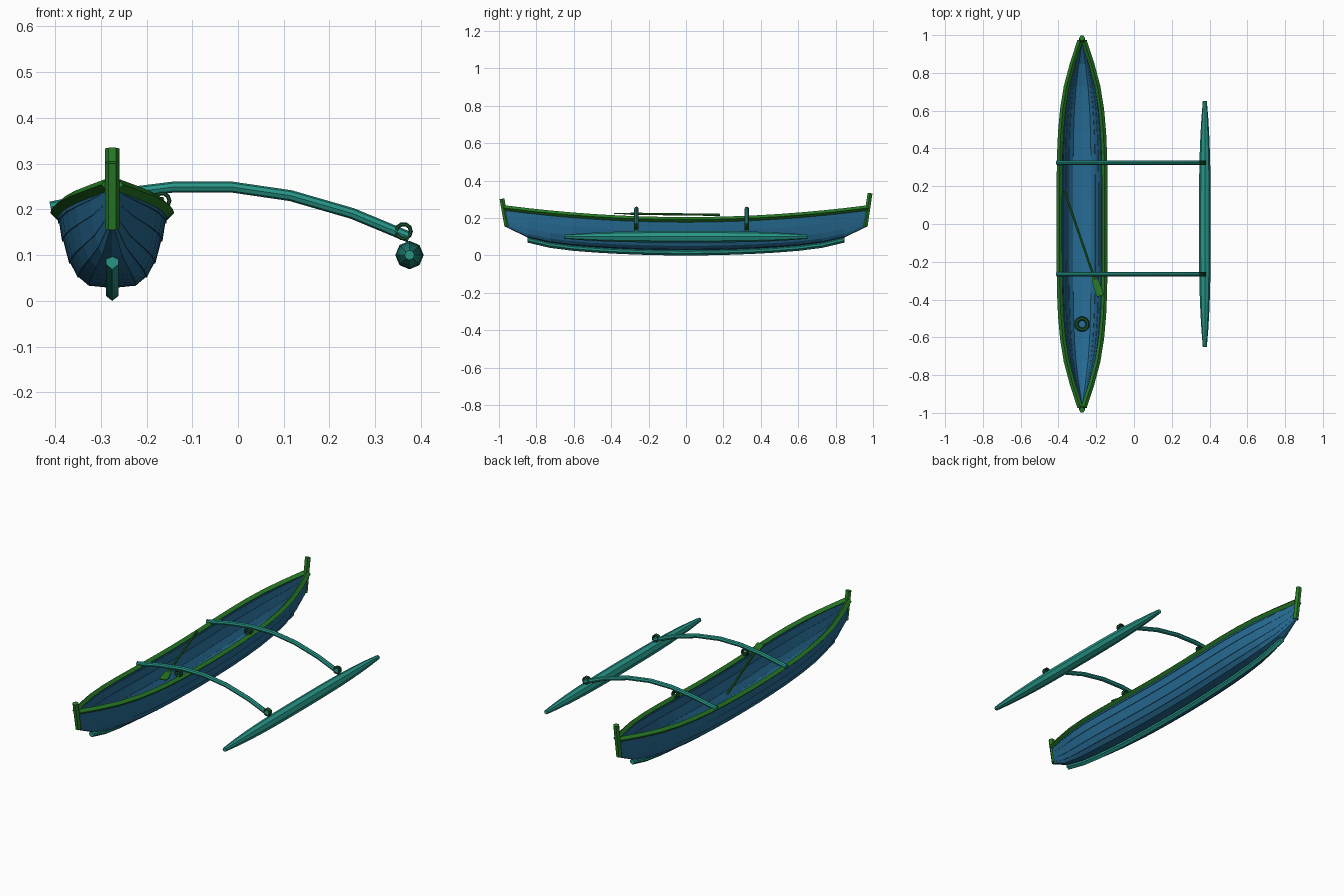
import bpy, math
from mathutils import Vector

if "Cube" in bpy.data.objects:
    bpy.data.objects.remove(bpy.data.objects["Cube"])

CX = -0.275          # hull centreline
L = 0.97             # hull half length
ST = [i / 8 for i in range(-8, 9)]


def material(name, rgb):
    m = bpy.data.materials.new(name)
    m.diffuse_color = (*rgb, 1)
    m.use_nodes = True
    m.node_tree.nodes["Principled BSDF"].inputs["Base Color"].default_value = m.diffuse_color
    return m


BLUE = material("hull_blue", (0.02, 0.15, 0.30))
TEAL = material("pole_teal", (0.02, 0.30, 0.24))
GREEN = material("trim_green", (0.02, 0.20, 0.02))
DARK = material("rope_green", (0.01, 0.08, 0.03))


def loft(name, rings, mat, closed=True):
    n = len(rings[0])
    verts = [p for r in rings for p in r]
    faces = []
    for i in range(len(rings) - 1):
        for k in range(n if closed else n - 1):
            j = (k + 1) % n
            faces.append((i * n + k, i * n + j, (i + 1) * n + j, (i + 1) * n + k))
    if closed:
        faces.append(tuple(reversed(range(n))))
        faces.append(tuple(range(len(verts) - n, len(verts))))
    me = bpy.data.meshes.new(name)
    me.from_pydata(verts, [], faces)
    me.materials.append(mat)
    ob = bpy.data.objects.new(name, me)
    bpy.context.collection.objects.link(ob)
    return ob


def sweep(name, pts, radii, mat, sides=8, phase=0.0, ref=(0, 0, 1)):
    """Tube along pts; each radius is (sideways, upwards)."""
    pts = [Vector(p) for p in pts]
    rings = []
    for i, p in enumerate(pts):
        t = (pts[min(i + 1, len(pts) - 1)] - pts[max(i - 1, 0)]).normalized()
        a = t.cross(Vector(ref)).normalized()
        b = a.cross(t)
        ra, rb = radii[i]
        angs = [phase - 2 * math.pi * k / sides for k in range(sides)]
        rings.append([p + a * ra * math.cos(g) + b * rb * math.sin(g) for g in angs])
    return loft(name, rings, mat)


def half_width(t):
    return max(0.12 * (1 - abs(t) ** 4), 0.01)


def sheer(t):
    return 0.19 + 0.063 * t * t


def bottom(t):
    return 0.028 + 0.06 * t * t + 0.067 * t ** 8


# Hull: lapped planks lofted through the stations
prof = [(1, 1), (0.965, 0.87), (0.89, 0.63), (0.76, 0.33), (0.6, 0.14), (0.4, 0.03), (0, 0)]
half = [prof[0]]
for u, v in prof[1:-1]:
    half += [(u + 0.025, v), (u, v)]
section = half + [prof[-1]] + [(-u, v) for u, v in reversed(half)]
rings = [[(CX + u * half_width(t), t * L, bottom(t) + v * (sheer(t) - bottom(t)))
          for u, v in section] for t in ST]
hull = loft("hull", rings, BLUE, closed=False)
sol = hull.modifiers.new("thickness", 'SOLIDIFY')
sol.thickness = 0.009
sol.offset = -1

# Gunwale rails
for side, s in (("left", -1), ("right", 1)):
    pts = [(CX + s * half_width(t), t * L, sheer(t) + 0.001) for t in ST]
    sweep(side + "_gunwale", pts, [(0.015, 0.014)] * len(pts), GREEN, 4)

# Keel
kp = [(0.0, 0.0), (0.014, -0.006), (0.014, -0.017), (0, -0.028),
      (-0.014, -0.017), (-0.014, -0.006)]
loft("keel", [[(CX + x, t * L, bottom(t) + z) for x, z in kp] for t in ST[1:-1]], TEAL)

# Stem posts, the stern one taller
for name, s, top in (("bow_post", -1, 0.303), ("stern_post", 1, 0.333)):
    sweep(name, [(CX, s * 0.958, 0.157), (CX, s * 0.984, top)],
          [(0.016, 0.015)] * 2, GREEN, 6, 0, (0, 1, 0))

# Outrigger float
FT = [i / 7 for i in range(-7, 8)]
fr = [0.031 * (1 - 0.65 * abs(t) ** 3) for t in FT]
sweep("float", [(0.375, 0.65 * t, 0.1) for t in FT], [(r, r) for r in fr], TEAL)

# Curved cross beams with rope lashings at hull and float
arc = [(-0.41, 0.205), (-0.275, 0.232), (-0.14, 0.249), (-0.015, 0.249),
       (0.115, 0.23), (0.25, 0.191), (0.375, 0.139)]
for name, y in (("front", -0.265), ("rear", 0.325)):
    sweep(name + "_beam", [(x, y, z) for x, z in arc], [(0.012, 0.012)] * 7, TEAL)
    for place, x, z in (("hull", -0.166, 0.219), ("float", 0.362, 0.152)):
        for i in (-1, 0, 1):
            bpy.ops.mesh.primitive_torus_add(
                major_segments=10, minor_segments=6, major_radius=0.016,
                minor_radius=0.0045, location=(x, y + i * 0.008, z),
                rotation=(math.pi / 2, 0, 0))
            ob = bpy.context.object
            ob.name = f"{name}_{place}_lashing_{i + 2}"
            ob.data.materials.append(DARK)

# Paddle resting across the rails
a, b = Vector((-0.37, 0.18, 0.217)), Vector((-0.178, -0.38, 0.224))
sweep("paddle_shaft", [a, a.lerp(b, 0.85)], [(0.006, 0.006)] * 2, GREEN)
sweep("paddle_blade", [a.lerp(b, f) for f in (0.8, 0.86, 0.97, 1.0)],
      [(0.008, 0.005), (0.024, 0.005), (0.029, 0.004), (0.025, 0.003)],
      GREEN, 4, math.pi / 4)

# Rope coil on the hull floor
bpy.ops.mesh.primitive_torus_add(major_segments=14, minor_segments=6, major_radius=0.03,
                                 minor_radius=0.011, location=(CX, -0.53, 0.068))
bpy.context.object.name = "rope_coil"
bpy.context.object.data.materials.append(DARK)
